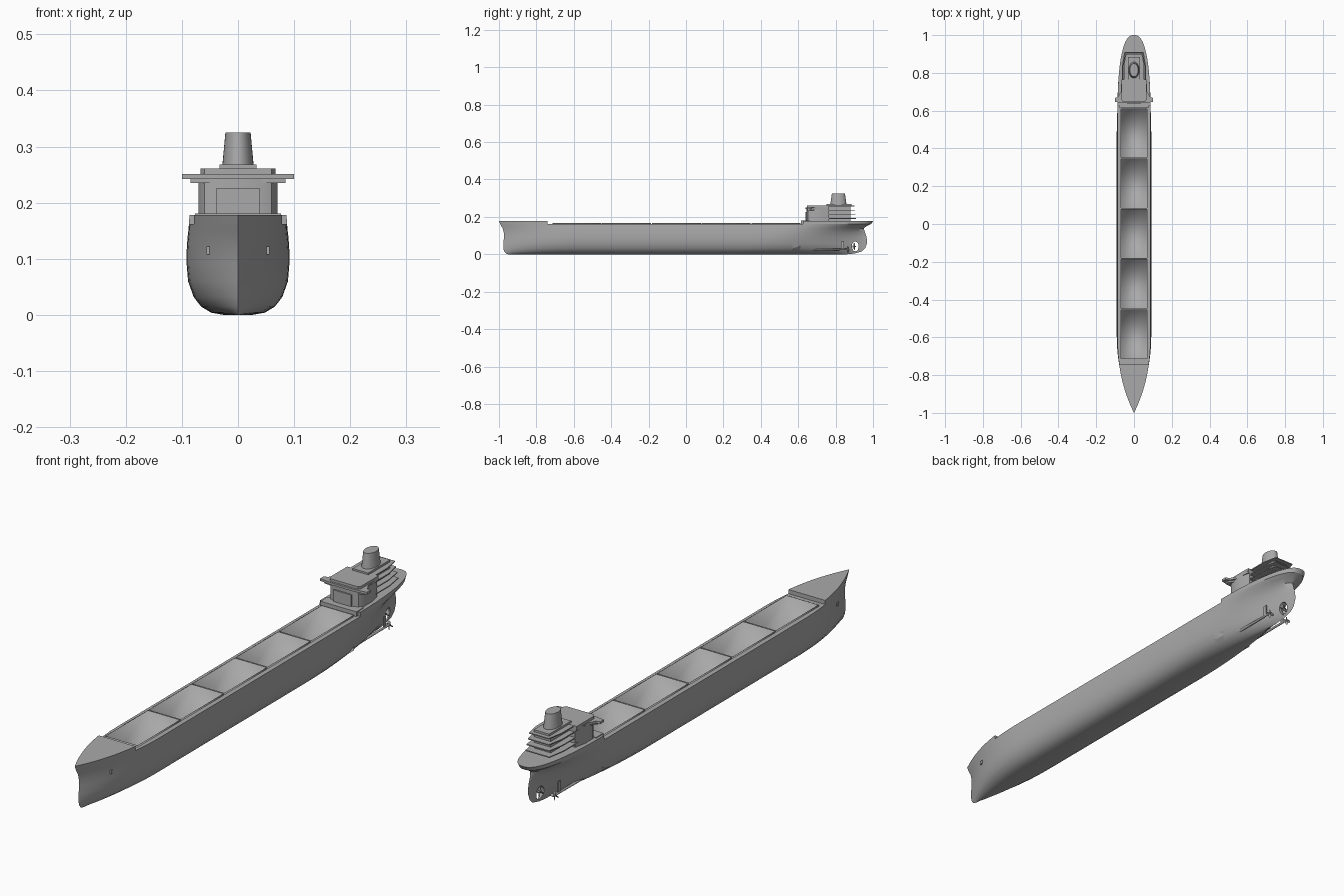
import bpy, bmesh, math
from mathutils import Matrix

cube = bpy.data.objects.get("Cube")
if cube:
    bpy.data.objects.remove(cube)

grey = bpy.data.materials.new("ship_grey")
grey.use_nodes = True
grey.diffuse_color = (0.4, 0.4, 0.4, 1)
grey.node_tree.nodes["Principled BSDF"].inputs["Base Color"].default_value = (0.4, 0.4, 0.4, 1)


def finish(name, bm, angle=35, recalc=True):
    if recalc:
        bmesh.ops.recalc_face_normals(bm, faces=bm.faces)
    me = bpy.data.meshes.new(name)
    bm.to_mesh(me)
    bm.free()
    me.materials.append(grey)
    ob = bpy.data.objects.new(name, me)
    bpy.context.collection.objects.link(ob)
    shade(ob, angle)
    return ob


def shade(ob, angle):
    bpy.ops.object.select_all(action='DESELECT')
    ob.select_set(True)
    bpy.context.view_layer.objects.active = ob
    bpy.ops.object.shade_smooth_by_angle(angle=math.radians(angle))


def box(name, x0, x1, y0, y1, z0, z1):
    bm = bmesh.new()
    m = Matrix.Translation(((x0 + x1) / 2, (y0 + y1) / 2, (z0 + z1) / 2))
    bmesh.ops.create_cube(bm, size=1, matrix=m @ Matrix.Diagonal((x1 - x0, y1 - y0, z1 - z0, 1)))
    return finish(name, bm)


def tube(name, loc, r1, r2, depth, stretch=(1, 1), axis='Z'):
    bm = bmesh.new()
    turn = {'Z': Matrix(), 'X': Matrix.Rotation(math.pi / 2, 4, 'Y'),
            'Y': Matrix.Rotation(-math.pi / 2, 4, 'X')}[axis]
    m = Matrix.Translation(loc) @ turn @ Matrix.Diagonal((*stretch, 1, 1))
    bmesh.ops.create_cone(bm, cap_ends=True, segments=32, radius1=r1, radius2=r2, depth=depth, matrix=m)
    return finish(name, bm)


def slab(name, half, z0, z1):
    """Plate from a half outline of (x, y) points, mirrored across the centre."""
    bm = bmesh.new()
    pts = half + [(-x, y) for x, y in reversed(half)]
    face = bm.faces.new([bm.verts.new((x, y, z0)) for x, y in pts])
    up = bmesh.ops.extrude_face_region(bm, geom=[face])
    bmesh.ops.translate(bm, vec=(0, 0, z1 - z0), verts=[v for v in up["geom"] if isinstance(v, bmesh.types.BMVert)])
    return finish(name, bm)


# Waterlines: height, half breadth, stem y, stern y, run length, stern fineness
LINES = [(0.0, 0.025, -0.95, 0.86, 0.7, 1.5), (0.004, 0.048, -0.962, 0.9, 0.7, 1.5),
         (0.015, 0.066, -0.972, 0.94, 0.65, 1.5), (0.032, 0.079, -0.977, 0.958, 0.6, 1.5),
         (0.06, 0.089, -0.977, 0.968, 0.6, 1.5), (0.09, 0.0915, -0.973, 0.966, 0.55, 1.4),
         (0.115, 0.0915, -0.974, 0.958, 0.5, 1.1), (0.138, 0.09, -0.98, 0.95, 0.45, 0.7),
         (0.15, 0.0885, -0.987, 0.965, 0.42, 0.5), (0.162, 0.0875, -0.993, 0.99, 0.4, 0.4)]
RAIL = (0.178, 0.0865, -1.0, 1.0, 0.4, 0.4)


def breadth(line, y):
    z, w, y0, y1, run, fine = line
    fore = min(1, max(0, (y - y0) / 0.4))
    aft = min(1, max(0, (y1 - y) / run))
    return w * (1 - (1 - fore) ** 2.3) * (1 - (1 - aft) ** 2.4) ** fine


def loft(name, lines, ya, yb, n):
    """Closed body through the waterlines between two stations."""
    bm = bmesh.new()
    rows = []
    for i in range(n + 1):
        s = i / n
        if ya < -1 and yb > 1:
            s = (1 - math.cos(math.pi * s)) / 2
        elif ya < -1:
            s = s * s
        else:
            s = 1 - (1 - s) ** 2
        ring = []
        for side in (1, -1):
            for ln in (lines if side == 1 else lines[::-1]):
                a, b = max(ya, ln[2]), min(yb, ln[3])
                y = a + (b - a) * s
                ring.append(bm.verts.new((side * breadth(ln, y), y, ln[0])))
        rows.append(ring)
    for a, b in zip(rows, rows[1:]):
        for j in range(len(a)):
            k = (j + 1) % len(a)
            bm.faces.new((a[j], a[k], b[k], b[j]))
    bm.faces.new(rows[0])
    bm.faces.new(rows[-1])
    bmesh.ops.remove_doubles(bm, verts=bm.verts, dist=1e-5)
    bmesh.ops.dissolve_degenerate(bm, edges=bm.edges, dist=1e-6)
    return finish(name, bm)


def cut(target, cutter):
    cutter.hide_render = True
    mod = target.modifiers.new("cut", 'BOOLEAN')
    mod.object, mod.operation, mod.solver = cutter, 'DIFFERENCE', 'EXACT'
    bpy.context.view_layer.objects.active = target
    bpy.ops.object.modifier_apply(modifier=mod.name)
    bpy.data.objects.remove(cutter)


# Hull with raised bow and stern decks
hull = loft("hull", LINES, -2, 2, 90)
loft("forecastle", [LINES[-1], RAIL], -2, -0.74, 24)
loft("poop_deck", [LINES[-1], RAIL], 0.625, 2, 24)

# Open cargo holds with raised rims
HOLD, PITCH, FLOOR, RIM = 0.068, 0.266, 0.032, 0.168
for i in range(5):
    y0 = -0.713 + i * PITCH
    y1 = y0 + PITCH - 0.007
    cut(hull, box("hold_cutter", -HOLD - 0.001, HOLD + 0.001, y0 - 0.001, y1 + 0.001, FLOOR - 0.001, 0.3))
    bm = bmesh.new()
    m = Matrix.Translation((0, (y0 + y1) / 2, (FLOOR + RIM) / 2))
    bmesh.ops.create_cube(bm, size=1, matrix=m @ Matrix.Diagonal((2 * HOLD, y1 - y0, RIM - FLOOR, 1)))
    bmesh.ops.delete(bm, geom=[f for f in bm.faces if f.normal.z > 0.5], context='FACES')
    bmesh.ops.reverse_faces(bm, faces=bm.faces)
    hold = finish("cargo_hold_%d" % (i + 1), bm, 180, recalc=False)
    rim = hold.modifiers.new("rim", 'SOLIDIFY')
    rim.thickness, rim.offset = 0.002, -1

# Propeller opening in the stern fin
cut(hull, tube("aperture_cutter", (0, 0.905, 0.042), 0.026, 0.026, 0.1, (1, 0.7), 'X'))
shade(hull, 35)


def propeller(name, x, y, z, r):
    tube(name + "_hub", (x, y, z), r * 0.25, r * 0.15, r * 0.9, axis='Y')
    bm = bmesh.new()
    for k in range(4):
        m = (Matrix.Translation((x, y, z)) @ Matrix.Rotation(k * math.pi / 2, 4, 'Y')
             @ Matrix.Translation((0, 0, r * 0.55)) @ Matrix.Rotation(0.6, 4, 'Z')
             @ Matrix.Diagonal((r * 0.3, r * 0.06, r * 0.45, 1)))
        bmesh.ops.create_uvsphere(bm, u_segments=10, v_segments=6, radius=1, matrix=m)
    finish(name + "_blades", bm)


propeller("centre_propeller", 0, 0.9, 0.042, 0.02)
for side, x in (("left", 0.042), ("right", -0.042)):
    propeller(side + "_propeller", x, 0.865, 0.024, 0.018)
    tube(side + "_shaft", (x, 0.735, 0.026), 0.006, 0.004, 0.26, axis='Y')
    box(side + "_shaft_strut", x - 0.002, x + 0.002, 0.83, 0.845, 0.026, 0.07)

# Deckhouse with rounded front and a raised panel
box("deckhouse_base", -0.077, 0.077, 0.615, 0.66, 0.15, 0.181)
slab("bridge_house", [(0.04, 0.645), (0.06, 0.652), (0.07, 0.67), (0.07, 0.72), (0.06, 0.765)], 0.175, 0.246)
box("front_panel", -0.038, 0.038, 0.639, 0.65, 0.178, 0.226)
slab("bridge_wings", [(0.05, 0.64), (0.1, 0.646), (0.1, 0.668), (0.085, 0.672), (0.07, 0.70),
                      (0.066, 0.765)], 0.242, 0.251)
slab("bridge_wing_underside", [(0.05, 0.646), (0.085, 0.65), (0.085, 0.664), (0.066, 0.69)], 0.235, 0.243)
slab("bridge_roof", [(0.06, 0.648), (0.067, 0.66), (0.067, 0.765)], 0.25, 0.261)

# Stacked open decks behind the bridge
box("aft_house", -0.036, 0.036, 0.75, 0.88, 0.175, 0.255)
for i in range(4):
    z = 0.19 + i * 0.022
    w = 0.063 - i * 0.003
    slab("aft_deck_%d" % (i + 1), [(w, 0.75), (w, 0.84), (w - 0.012, 0.91 - i * 0.003)], z, z + 0.004)

# Funnel on its casing
box("funnel_casing", -0.033, 0.033, 0.75, 0.885, 0.255, 0.268)
tube("funnel", (0, 0.815, 0.295), 0.028, 0.0225, 0.06, (1, 1.55))

# Anchors on the bow
for side in (1, -1):
    y = -0.85
    x = side * breadth(LINES[6], y)
    box("left_anchor" if side > 0 else "right_anchor", x - 0.004, x + 0.004, y - 0.006, y + 0.006, 0.108, 0.122)
